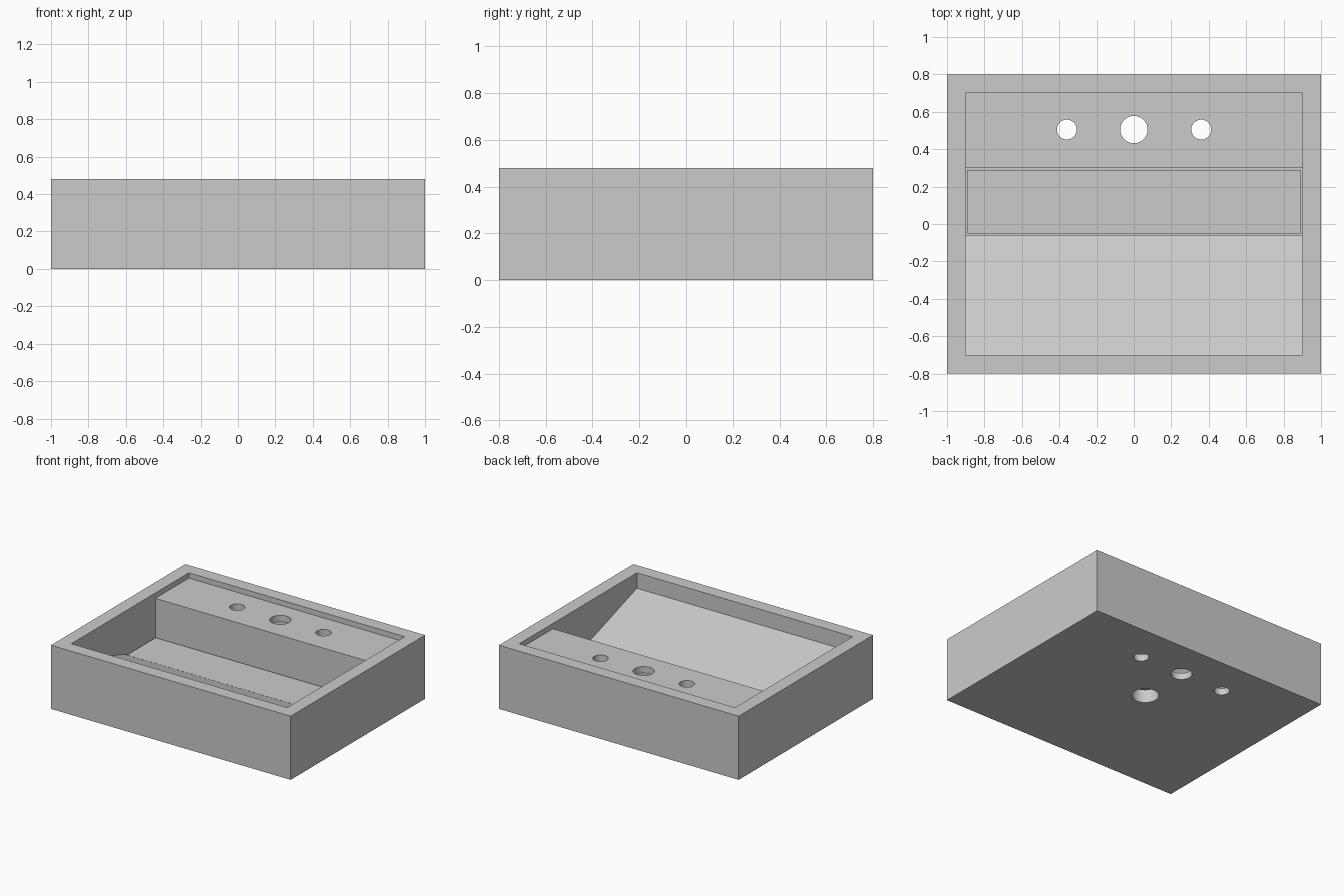
import bpy, bmesh

if "Cube" in bpy.data.objects:
    bpy.data.objects.remove(bpy.data.objects["Cube"])


def new_object(name, bm):
    bmesh.ops.recalc_face_normals(bm, faces=bm.faces[:])
    mesh = bpy.data.meshes.new(name)
    bm.to_mesh(mesh)
    bm.free()
    obj = bpy.data.objects.new(name, mesh)
    bpy.context.collection.objects.link(obj)
    return obj


def box(name, x, y, z):
    """Box from (min, max) ranges."""
    bm = bmesh.new()
    bmesh.ops.create_cube(bm, size=1)
    for v in bm.verts:
        v.co = [r[0] if c < 0 else r[1] for c, r in zip(v.co, (x, y, z))]
    return new_object(name, bm)


def extrude_x(name, profile, half):
    """Extrude a (y, z) profile along x."""
    bm = bmesh.new()
    face = bm.faces.new([bm.verts.new((-half, y, z)) for y, z in profile])
    ext = bmesh.ops.extrude_face_region(bm, geom=[face])
    verts = [g for g in ext["geom"] if isinstance(g, bmesh.types.BMVert)]
    bmesh.ops.translate(bm, verts=verts, vec=(2 * half, 0, 0))
    return new_object(name, bm)


def cylinder(name, x, y, r, z0, z1):
    bm = bmesh.new()
    bmesh.ops.create_cone(bm, cap_ends=True, segments=48, radius1=r, radius2=r, depth=z1 - z0)
    bmesh.ops.translate(bm, verts=bm.verts[:], vec=(x, y, (z0 + z1) / 2))
    return new_object(name, bm)


def cut(target, cutter):
    mod = target.modifiers.new("cut", "BOOLEAN")
    mod.operation = "DIFFERENCE"
    mod.solver = "EXACT"
    mod.object = cutter
    bpy.context.view_layer.objects.active = target
    bpy.ops.object.modifier_apply(modifier=mod.name)
    bpy.data.objects.remove(cutter)


# Basin block
basin = box("basin", (-1, 1), (-0.8, 0.8), (0, 0.48))

# Recess: sloped bowl, drain trough and tap deck in one profile
cut(basin, extrude_x("recess_cutter", [
    (-0.7, 0.6), (-0.7, 0.363), (-0.06, 0.155), (-0.06, 0.10),
    (0.3, 0.10), (0.3, 0.44), (0.7, 0.44), (0.7, 0.6)], 0.9))

# Hollow under the tap deck
cut(basin, box("hollow_cutter", (-0.9, 0.9), (0.34, 0.7), (0.05, 0.39)))

# Tap holes through deck and base
for x, r in ((-0.36, 0.053), (0, 0.073), (0.36, 0.053)):
    cut(basin, cylinder("tap_hole_cutter", x, 0.505, r, -0.1, 0.6))

# Drain hole under the cover
cut(basin, cylinder("drain_cutter", 0, 0.12, 0.093, -0.1, 0.11))

# Drain cover plate, with a narrow gap all round
box("drain_cover", (-0.89, 0.89), (-0.05, 0.29), (0.12, 0.15))

bpy.ops.object.select_all(action="DESELECT")
basin.select_set(True)
bpy.context.view_layer.objects.active = basin
bpy.ops.object.shade_smooth_by_angle()
